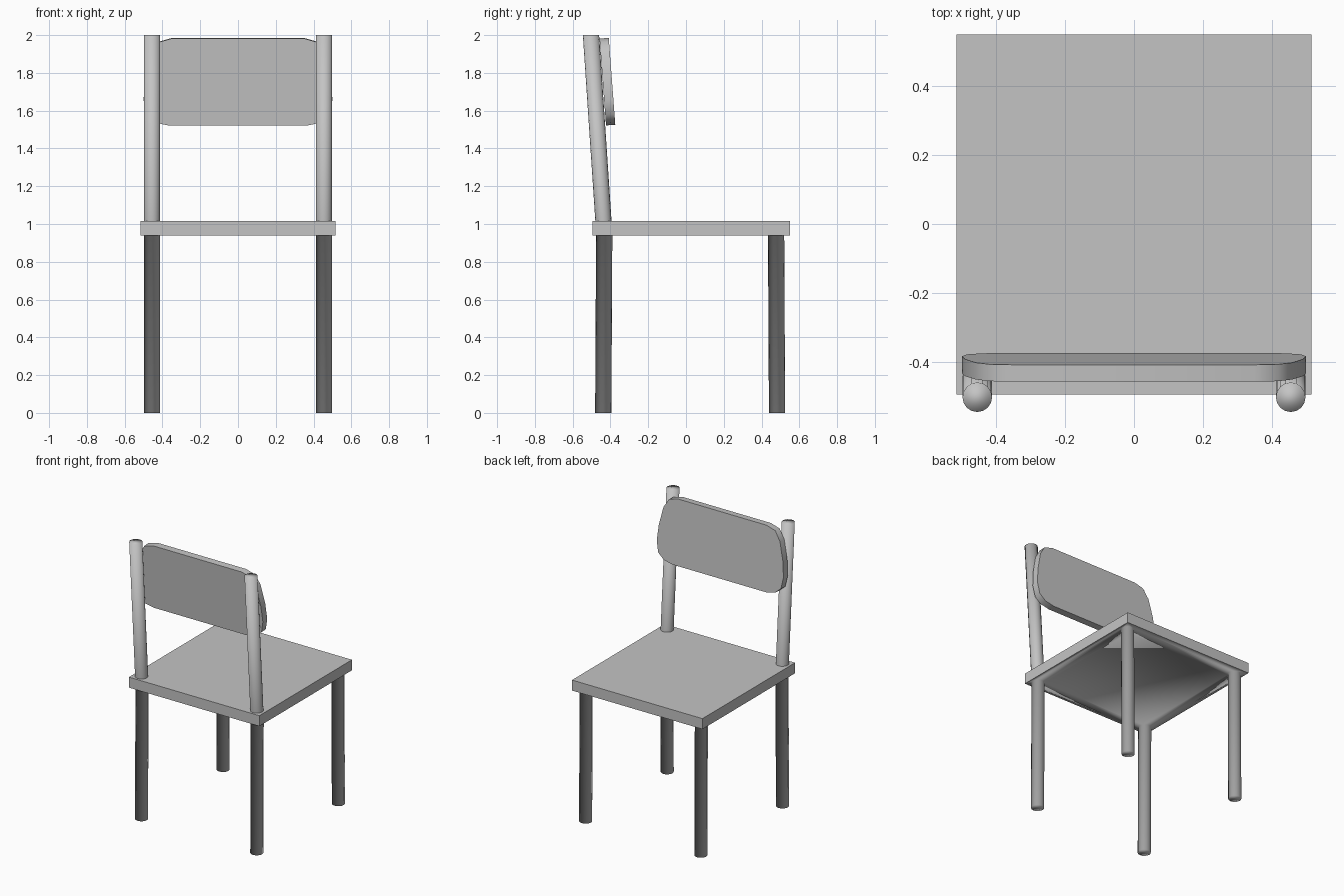
import bpy, bmesh, math
from mathutils import Vector

cube = bpy.data.objects.get("Cube")
if cube:
    bpy.data.objects.remove(cube, do_unlink=True)

GREY = (0.55, 0.55, 0.55, 1)
grey = bpy.data.materials.new("plain_grey")
grey.use_nodes = True
grey.diffuse_color = GREY
grey.node_tree.nodes["Principled BSDF"].inputs["Base Color"].default_value = GREY

SIDES, RADIUS, POST_X = 16, 0.043, 0.455
SEAT_LOW, SEAT_TOP = 0.94, 1.015


def finish(name, bm):
    bmesh.ops.recalc_face_normals(bm, faces=bm.faces[:])
    mesh = bpy.data.meshes.new(name)
    bm.to_mesh(mesh)
    bm.free()
    mesh.materials.append(grey)
    obj = bpy.data.objects.new(name, mesh)
    bpy.context.collection.objects.link(obj)
    return obj


def ring(bm, x, y, z):
    angles = [math.tau * i / SIDES for i in range(SIDES)]
    return [bm.verts.new((x + RADIUS * math.cos(a), y + RADIUS * math.sin(a), z))
            for a in angles]


def bridge(bm, a, b):
    n = len(a)
    return [bm.faces.new((a[i], a[(i + 1) % n], b[(i + 1) % n], b[i])) for i in range(n)]


def loop_edges(bm, verts):
    return [bm.edges.new((v, verts[i - 1])) for i, v in enumerate(verts)]


# Seat with the four legs growing out of its underside
bm = bmesh.new()
corners = [(-0.515, -0.495), (0.515, -0.495), (0.515, 0.55), (-0.515, 0.55)]
low = [bm.verts.new((x, y, SEAT_LOW)) for x, y in corners]
top = [bm.verts.new((x, y, SEAT_TOP)) for x, y in corners]
underside = loop_edges(bm, low)
legs = []
for x in (-POST_X, POST_X):
    for y, splay in ((-0.433, -0.005), (0.477, 0.005)):
        joint = ring(bm, x, y, SEAT_LOW)
        underside += loop_edges(bm, joint)
        legs.append((joint, ring(bm, x, y + splay, 0)))
bmesh.ops.triangle_fill(bm, use_beauty=True, edges=underside, normal=Vector((0, 0, -1)))
for joint, foot in legs:
    bridge(bm, joint, foot)
    bm.faces.new(foot)
for f in bm.faces:
    f.smooth = True
sides = bridge(bm, low, top) + [bm.faces.new(top)]
for f in sides:
    for e in f.edges:
        e.smooth = False
finish("seat_and_legs", bm)

# Leaning back posts, cut level at the top
for name, x in (("right_back_post", -POST_X), ("left_back_post", POST_X)):
    bm = bmesh.new()
    base = ring(bm, x, -0.437, SEAT_TOP)
    tip = ring(bm, x, -0.503, 2)
    bridge(bm, base, tip)
    bm.faces.new(tip)
    for f in bm.faces:
        f.smooth = True
    finish(name, bm)

# Backrest panel: rounded outline, leaning with the posts
half = [(0.35, 1.985), (0.42, 1.965), (0.46, 1.9), (0.49, 1.77), (0.5, 1.66),
        (0.485, 1.58), (0.44, 1.54), (0.37, 1.525)]
outline = half + [(-x, z) for x, z in reversed(half)]
bm = bmesh.new()
rear, fore = [
    [bm.verts.new((x, y - 0.075 * (z - 1.52), z + dz)) for x, z in outline]
    for y, dz in ((-0.423, -0.003), (-0.374, 0))]
bridge(bm, rear, fore)
bm.faces.new(rear)
bm.faces.new(fore)
panel = finish("backrest", bm)
bpy.ops.object.select_all(action='DESELECT')
panel.select_set(True)
bpy.context.view_layer.objects.active = panel
bpy.ops.object.shade_smooth_by_angle(angle=math.radians(45))
